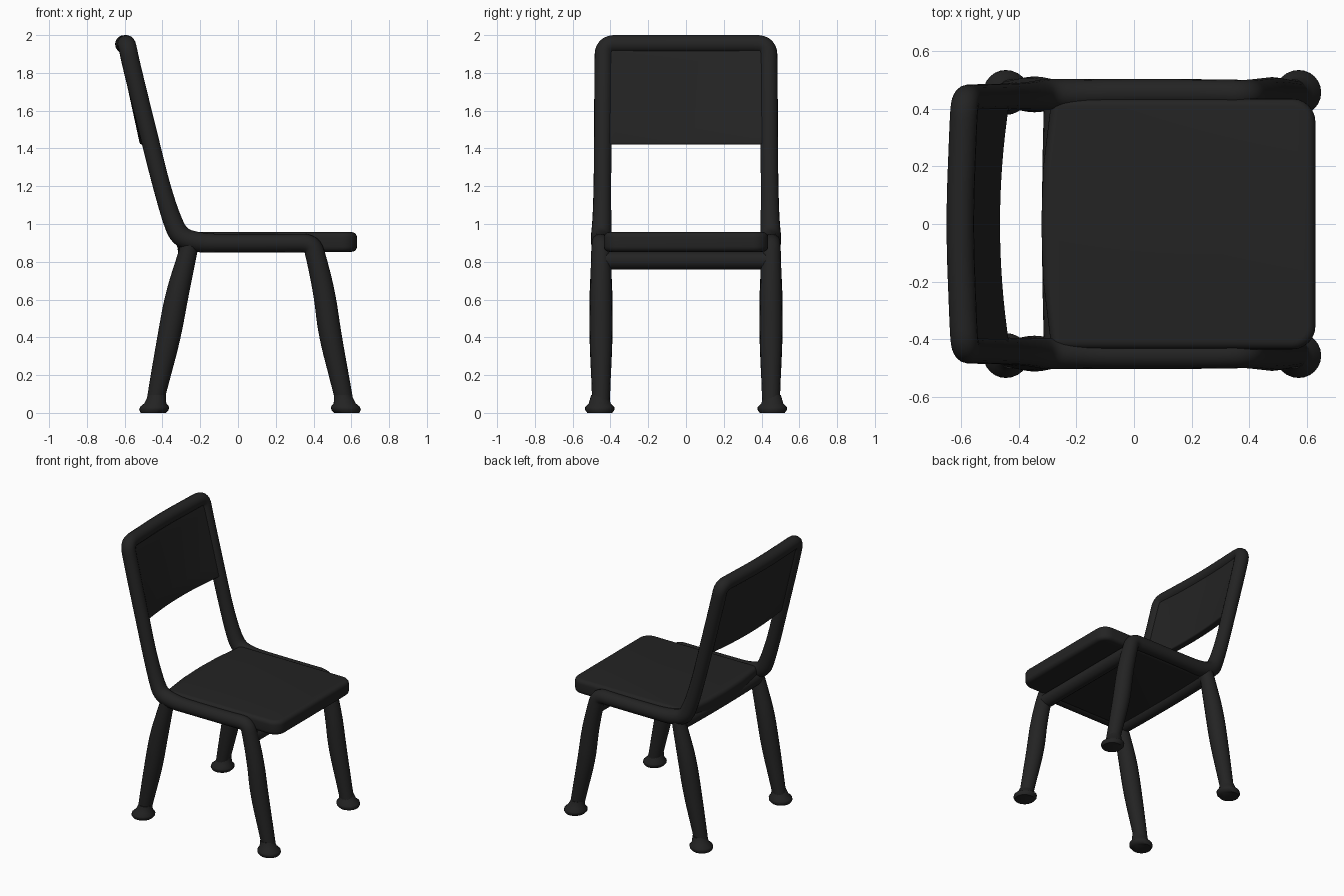
import bpy, bmesh, math
from mathutils import Vector

if "Cube" in bpy.data.objects:
    bpy.data.objects.remove(bpy.data.objects["Cube"])

black = bpy.data.materials.new("soft black")
black.diffuse_color = (0.017, 0.017, 0.017, 1)
black.use_nodes = True
black.node_tree.nodes["Principled BSDF"].inputs["Base Color"].default_value = black.diffuse_color


def finish(ob, bevel=0):
    """Apply bevel, colour and smooth shading."""
    bpy.ops.object.select_all(action='DESELECT')
    bpy.context.view_layer.objects.active = ob
    ob.select_set(True)
    if bevel:
        m = ob.modifiers.new("bevel", 'BEVEL')
        m.width, m.segments = bevel, 5
        m.limit_method, m.angle_limit = 'ANGLE', math.radians(50)
        bpy.ops.object.modifier_apply(modifier="bevel")
    ob.data.materials.clear()
    ob.data.materials.append(black)
    bpy.ops.object.shade_smooth_by_angle(angle=math.radians(50))


def tube(name, pts):
    """Smooth tube through control points (x, y, z, radius)."""
    cu = bpy.data.curves.new(name, 'CURVE')
    cu.dimensions = '3D'
    cu.bevel_depth, cu.bevel_resolution = 1.0, 6
    cu.use_fill_caps = True
    s = cu.splines.new('NURBS')
    s.points.add(len(pts) - 1)
    for p, (x, y, z, r) in zip(s.points, pts):
        p.co, p.radius = (x, y, z, 1), r
    s.order_u, s.use_endpoint_u, s.resolution_u = 3, True, 6
    ob = bpy.data.objects.new(name, cu)
    bpy.context.collection.objects.link(ob)
    bpy.ops.object.select_all(action='DESELECT')
    bpy.context.view_layer.objects.active = ob
    ob.select_set(True)
    bpy.ops.object.convert(target='MESH')
    finish(bpy.context.object)


def mesh_object(name, bm, bevel=0):
    bmesh.ops.recalc_face_normals(bm, faces=bm.faces)
    me = bpy.data.meshes.new(name)
    bm.to_mesh(me)
    bm.free()
    ob = bpy.data.objects.new(name, me)
    bpy.context.collection.objects.link(ob)
    finish(ob, bevel)


# One continuous frame: front leg, seat rail, back post, top bar, and back down
half = [
    (0.57, 0.45, 0.03, .046), (0.545, 0.45, 0.15, .05), (0.485, 0.45, 0.42, .061),
    (0.46, 0.45, 0.62, .058), (0.415, 0.45, 0.82, .053), (0.39, 0.45, 0.90, .050),
    (0.28, 0.455, 0.898, .048), (-0.10, 0.455, 0.898, .048), (-0.20, 0.45, 0.90, .053),
    (-0.305, 0.45, 0.925, .055), (-0.35, 0.445, 1.02, .050), (-0.405, 0.443, 1.2, .046),
    (-0.46, 0.44, 1.42, .047), (-0.565, 0.437, 1.84, .048), (-0.588, 0.435, 1.952, .048),
    (-0.594, 0.32, 1.952, .048)]
mid = [(-0.606, 0, 1.952, .048)]
tube("side_and_back_frame", half + mid + [(x, -y, z, r) for x, y, z, r in reversed(half)])

for side, label in ((1, "left"), (-1, "right")):
    y = 0.45 * side
    # Rear legs join the bend of the frame
    tube("rear_leg_" + label, [
        (-0.445, y, 0.03, .044), (-0.42, y, 0.15, .05), (-0.365, y, 0.40, .062),
        (-0.325, y, 0.62, .062), (-0.27, y, 0.83, .05), (-0.25, y, 0.91, .045)])
    # Flared foot pads
    for x, end in ((-0.443, "rear"), (0.57, "front")):
        bm = bmesh.new()
        rings = []
        for r, z in ((0.066, 0.004), (0.078, 0.02), (0.077, 0.036), (0.058, 0.055), (0.045, 0.10)):
            lean = 0.22 * (z - 0.03) * (1 if x < 0 else -1)
            rings.append([bm.verts.new((x + lean + r * math.cos(a * math.tau / 24),
                                        1.015 * y + r * math.sin(a * math.tau / 24), z))
                          for a in range(24)])
        for lo, hi in zip(rings, rings[1:]):
            for i in range(24):
                bm.faces.new((lo[i], lo[i - 1], hi[i - 1], hi[i]))
        bm.faces.new(rings[0])
        bm.faces.new(rings[-1])
        bmesh.ops.translate(bm, verts=bm.verts, vec=(0, 0, -0.004))
        mesh_object(f"{end}_foot_{label}", bm)

# Cross bars under the seat
tube("front_cross_bar", [(0.415, -0.44, 0.807, .048), (0.415, 0, 0.807, .048), (0.415, 0.44, 0.807, .048)])
tube("rear_cross_bar", [(-0.265, -0.44, 0.865, .047), (-0.28, 0, 0.865, .047), (-0.265, 0.44, 0.865, .047)])

# Seat: rounded outline, slightly bowed at the rear, with soft edges
outline = []
for cx, cy, r, start in ((0.55, 0.355, 0.08, 0), (-0.26, 0.405, 0.03, 90),
                         (-0.26, -0.405, 0.03, 180), (0.55, -0.355, 0.08, 270)):
    if start == 180:
        outline += [(-0.315, 0.2), (-0.322, 0), (-0.315, -0.2)]
    for k in range(7):
        a = math.radians(start + 15 * k)
        outline.append((cx + r * math.cos(a), cy + r * math.sin(a)))
bm = bmesh.new()
base = bm.faces.new([bm.verts.new((x, y, 0.853)) for x, y in outline])
ext = bmesh.ops.extrude_face_region(bm, geom=[base])
for v in ext["geom"]:
    if isinstance(v, bmesh.types.BMVert):
        v.co.z = 0.957
mesh_object("seat", bm, 0.028)

# Back panel: thin sheet bowed to the rear between the posts
bm = bmesh.new()
NY, NZ, T = 16, 6, 0.028
layers = []
for sgn in (-1, 1):
    g = []
    for j in range(NZ + 1):
        t = j / NZ
        z = 1.42 + 0.53 * t
        row = []
        for i in range(NY + 1):
            y = -0.43 + 0.86 * i / NY
            bow = (0.034 - 0.016 * t) * (1 - (y / 0.43) ** 2)
            row.append(bm.verts.new((-0.457 - 0.131 * t - bow + sgn * T, y, z)))
        g.append(row)
    for j in range(NZ):
        for i in range(NY):
            bm.faces.new((g[j][i], g[j][i + 1], g[j + 1][i + 1], g[j + 1][i]))
    layers.append(g)
a, b = layers
for i in range(NY):
    for j in (0, NZ):
        bm.faces.new((a[j][i], a[j][i + 1], b[j][i + 1], b[j][i]))
for j in range(NZ):
    for i in (0, NY):
        bm.faces.new((a[j][i], a[j + 1][i], b[j + 1][i], b[j][i]))
mesh_object("back_panel", bm, 0.012)
